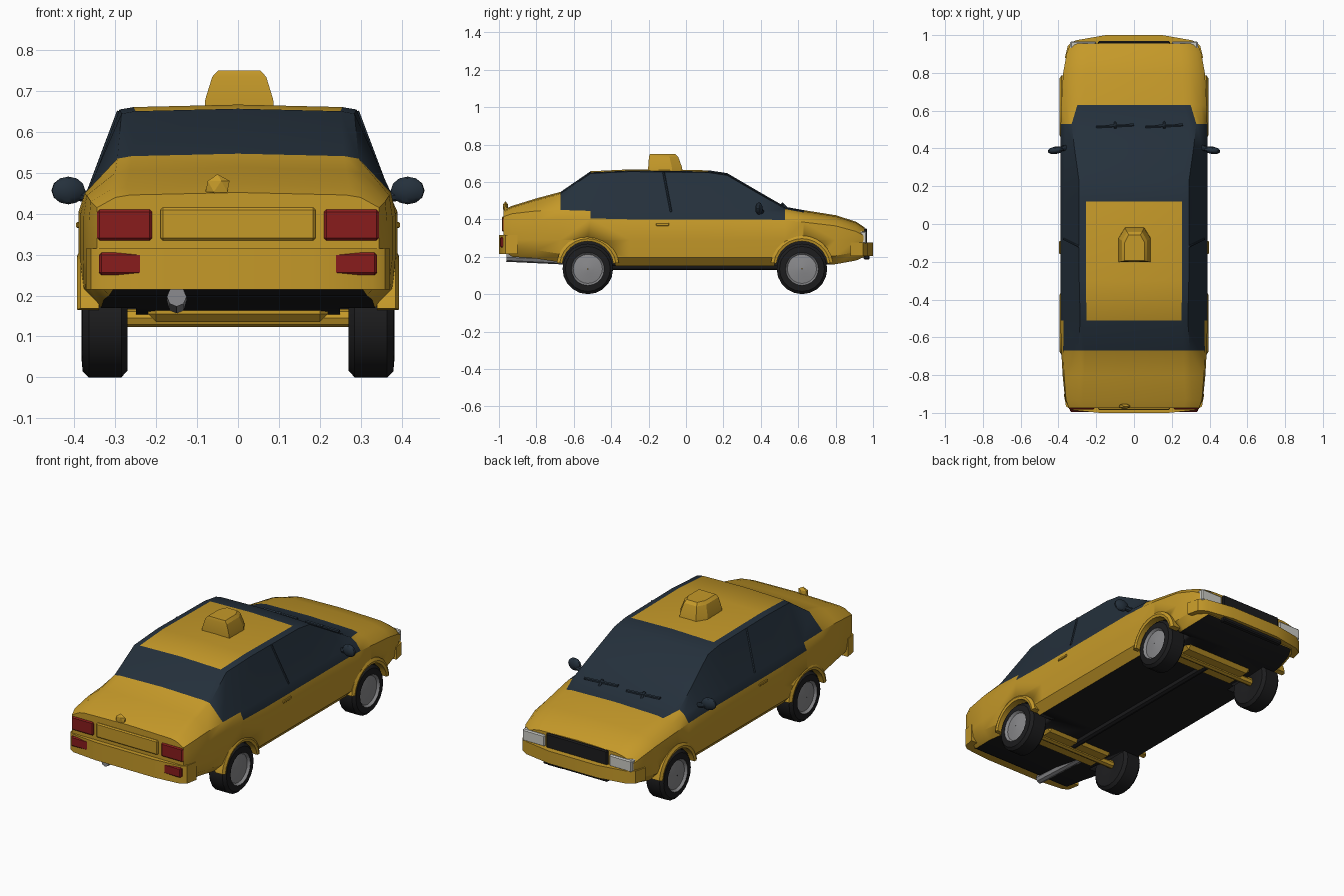
import bpy, bmesh, math
from mathutils import Vector, Matrix

if "Cube" in bpy.data.objects:
    bpy.data.objects.remove(bpy.data.objects["Cube"])


def material(name, rgb):
    m = bpy.data.materials.new(name)
    m.diffuse_color = (*rgb, 1)
    m.use_nodes = True
    m.node_tree.nodes["Principled BSDF"].inputs["Base Color"].default_value = m.diffuse_color
    return m


YELLOW = material("yellow_paint", (0.56, 0.32, 0.022))
GLASS = material("dark_glass", (0.018, 0.03, 0.045))
BLACK = material("black_rubber", (0.012, 0.012, 0.013))
GREY = material("hub_grey", (0.25, 0.25, 0.26))
RED = material("red_lens", (0.25, 0.012, 0.012))
WHITE = material("clear_lens", (0.6, 0.6, 0.56))


def finish(name, bm, mats, angle=35):
    bmesh.ops.recalc_face_normals(bm, faces=bm.faces)
    me = bpy.data.meshes.new(name)
    bm.to_mesh(me)
    bm.free()
    ob = bpy.data.objects.new(name, me)
    bpy.context.collection.objects.link(ob)
    for m in mats:
        me.materials.append(m)
    bpy.ops.object.select_all(action='DESELECT')
    bpy.context.view_layer.objects.active = ob
    ob.select_set(True)
    bpy.ops.object.shade_smooth_by_angle(angle=math.radians(angle))
    return ob


def loft(name, rings, mats, pick=lambda i, j: 0, closed=False, angle=35):
    bm = bmesh.new()
    vs = [[bm.verts.new(p) for p in r] for r in rings]
    n, k = len(vs[0]), len(vs)
    for i in range(k if closed else k - 1):
        a, b = vs[i], vs[(i + 1) % k]
        for j in range(n):
            f = bm.faces.new((a[j], a[(j + 1) % n], b[(j + 1) % n], b[j]))
            f.material_index = pick(i, j)
    if not closed:
        bm.faces.new(vs[0])
        bm.faces.new(vs[-1])
    return finish(name, bm, mats, angle)


def box(name, lo, hi, mat, bevel=0.006):
    bm = bmesh.new()
    bmesh.ops.create_cube(bm, size=1)
    for v in bm.verts:
        v.co = Vector([lo[i] + (v.co[i] + 0.5) * (hi[i] - lo[i]) for i in range(3)])
    bmesh.ops.bevel(bm, geom=bm.edges[:], offset=bevel, segments=1, affect='EDGES')
    return finish(name, bm, [mat])


def prism(name, poly, z0, z1, mat):
    # half plan outline mirrored in x, extruded upward
    full = poly + [(-x, y) for x, y in reversed(poly)]
    return loft(name, [[(x, y, z) for x, y in full] for z in (z0, z1)], [mat], angle=30)


def bar(name, a, b, r, mat, sides=8):
    a, b = Vector(a), Vector(b)
    d = b - a
    bm = bmesh.new()
    bmesh.ops.create_cone(bm, cap_ends=True, segments=sides, radius1=r, radius2=r, depth=d.length)
    bm.transform(Matrix.Translation((a + b) / 2) @ d.to_track_quat('Z', 'Y').to_matrix().to_4x4())
    return finish(name, bm, [mat])


# body shell: y, width, bottom, belt, shoulder width, shoulder z, top width, top z
STATIONS = [
    (-.975, .345, .23, .37, .345, .415, .30, .44),
    (-.93, .365, .20, .38, .36, .43, .31, .46),
    (-.80, .378, .19, .39, .37, .445, .30, .50),
    (-.67, .385, .17, .40, .375, .45, .295, .535),
    (-.51, .39, .15, .405, .372, .445, .285, .645),
    (-.30, .39, .15, .40, .37, .44, .29, .655),
    (.12, .39, .15, .40, .37, .44, .29, .65),
    (.22, .39, .15, .40, .37, .44, .29, .635),
    (.40, .39, .15, .40, .365, .44, .315, .53),
    (.53, .388, .15, .395, .36, .435, .33, .455),
    (.63, .385, .15, .385, .355, .42, .30, .437),
    (.80, .375, .16, .365, .345, .395, .29, .41),
    (.91, .355, .18, .335, .33, .36, .28, .375),
    (.955, .335, .20, .31, .315, .33, .27, .345)]


def section(y, w, zb, belt, ws, zs, wt, zt):
    half = [(w - .05, zb), (w - .008, zb + .045), (w, .29), (w, belt), (ws, zs),
            (wt, zt), (wt * .88, zt + .006)]
    pts = [(0, zb)] + half + [(0, zt + .012)] + [(-x, z) for x, z in reversed(half)]
    return [(x, y, z) for x, z in pts]


def paint(i, j):
    j = min(j, 15 - j)                     # same colour on both sides
    if j == 0:
        return 2
    if (j == 4 and 4 <= i < 9) or (j == 5 and 3 <= i < 9):
        return 1
    if j == 6 and 3 <= i < 10:
        return 1
    return 1 if j == 7 and (i == 3 or 6 <= i < 10) else 0


body = loft("body_shell", [section(*s) for s in STATIONS], [YELLOW, GLASS, BLACK], paint)

# wheel wells cut from the body
AXLES = {"rear": -.525, "front": .62}
R = .135
bm = bmesh.new()
for y in AXLES.values():
    for s in (1, -1):
        bmesh.ops.create_cone(bm, cap_ends=True, segments=24, radius1=.148, radius2=.148, depth=.2,
                              matrix=Matrix.Translation((s * .35, y, R + .01)) @ Matrix.Rotation(math.pi / 2, 4, 'Y'))
cutter = finish("well_cutter", bm, [BLACK])
mod = body.modifiers.new("wells", 'BOOLEAN')
mod.operation, mod.object, mod.solver = 'DIFFERENCE', cutter, 'EXACT'
mod.material_mode = 'TRANSFER'
bpy.context.view_layer.objects.active = body
bpy.ops.object.modifier_apply(modifier=mod.name)
bpy.data.objects.remove(cutter)

# wheels with recessed hubs, and fender lips
TYRE = [(.27, .07), (.27, .118), (.285, R), (.365, R), (.38, .12), (.383, .088),
        (.37, .078), (.378, .03), (.38, .002), (.29, .002)]
for end, y in AXLES.items():
    for side, s in (("right", 1), ("left", -1)):
        rings = []
        for k in range(20):
            a = math.tau * k / 20
            rings.append([(s * x, y + r * math.cos(a), R + r * math.sin(a)) for x, r in TYRE])
        loft(f"{end}_{side}_wheel", rings, [BLACK, GREY],
             lambda i, j: 1 if 5 <= j <= 7 else 0, closed=True)
        lip = []
        for k in range(13):
            a = math.radians(8 + 164 * k / 12)
            lip.append([(s * x, y + r * math.cos(a), R + .01 + r * math.sin(a))
                        for x, r in ((.34, .138), (.39, .138), (.394, .152), (.385, .168), (.34, .168))])
        loft(f"{end}_{side}_wheel_arch", lip, [YELLOW])

# bumpers
prism("rear_bumper", [(.33, -.90), (.372, -.90), (.36, -.965), (.33, -.985), (.18, -1.0)], .215, .315, YELLOW)
prism("front_bumper", [(.33, .88), (.366, .88), (.35, .945), (.31, .972), (.15, 1.0)], .205, .275, YELLOW)
box("front_bumper_intake", (-.2, .95, .185), (.2, .982, .215), BLACK)

# lights and grille
for side, s in (("right", 1), ("left", -1)):
    def lens(name, x0, x1, y0, y1, z0, z1, mat):
        xs = sorted((s * x0, s * x1))
        box(f"{side}_{name}", (xs[0], y0, z0), (xs[1], y1, z1), mat)
    lens("headlight", .20, .338, .88, .966, .27, .335, WHITE)
    lens("upper_tail_light", .21, .345, -.982, -.93, .335, .41, RED)
    lens("lower_tail_light", .22, .34, -.994, -.93, .25, .305, RED)
    # door mirror pod and its stalk
    bm = bmesh.new()
    bmesh.ops.create_uvsphere(bm, u_segments=10, v_segments=6, radius=1)
    bm.transform(Matrix.Translation((s * .415, .39, .457)) @ Matrix.Rotation(-s * .15, 4, 'Z')
                 @ Matrix.Diagonal((.043, .02, .034, 1)))
    finish(f"{side}_mirror", bm, [GLASS])
    bar(f"{side}_mirror_stalk", (s * .355, .405, .44), (s * .40, .395, .447), .014, GLASS)
    # post between side windows, and door handle
    bar(f"{side}_door_post", (s * .37, -.08, .44), (s * .291, -.12, .65), .006, GLASS, 6)
    xs = sorted((s * .385, s * .396))
    box(f"{side}_door_handle", (xs[0], -.16, .365), (xs[1], -.09, .38), YELLOW, .003)
box("grille", (-.19, .92, .265), (.19, .968, .352), BLACK)
box("trunk_panel", (-.19, -.985, .335), (.19, -.95, .415), YELLOW)

# windscreen wipers along the cowl
for side, x in (("right", .06), ("left", -.2)):
    bar(f"{side}_wiper", (x, .515, .478), (x + .2, .525, .472), .008, GLASS, 6)
    bar(f"{side}_wiper_arm", (x + .1, .54, .455), (x + .1, .51, .485), .008, GLASS, 6)

# roof sign: tapered block
loft("roof_sign", [[(x * w + .003, yc + y * d, z) for x, y in
                    ((-1, -1), (1, -1), (1, .4), (.6, 1), (-.6, 1), (-1, .4))]
                   for z, w, d, yc in ((.655, .085, .092, -.11), (.68, .083, .09, -.112),
                                       (.735, .066, .078, -.12), (.75, .052, .068, -.125))], [YELLOW], angle=25)

# trunk badge knob
bm = bmesh.new()
bmesh.ops.create_icosphere(bm, subdivisions=1, radius=.03)
bm.transform(Matrix.Translation((-.05, -.965, .467)) @ Matrix.Diagonal((1.1, .5, 1, 1)))
finish("trunk_knob", bm, [YELLOW], 20)

# underbody: axles, drive shaft, exhaust
for end, y in AXLES.items():
    bar(f"{end}_axle", (-.29, y, .145), (.29, y, .145), .022, YELLOW)
    box(f"{end}_subframe", (-.22, y - .09, .135), (.22, y + .09, .2), YELLOW, .02)
bar("drive_shaft", (0, -.5, .15), (0, .6, .15), .022, BLACK)
bar("exhaust_pipe", (-.15, -.96, .197), (-.15, -.6, .18), .024, GREY)
